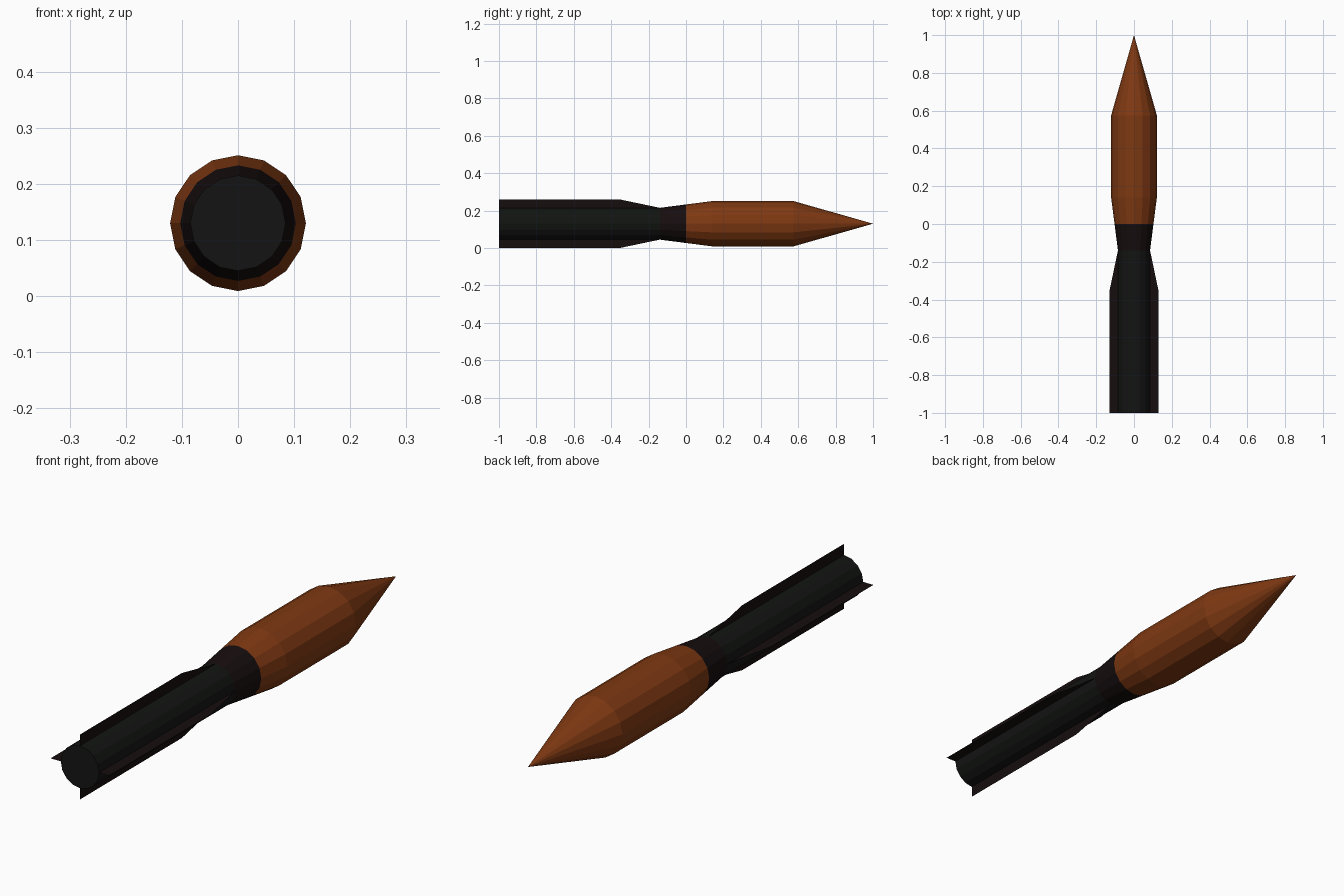
import bpy, bmesh, math

if "Cube" in bpy.data.objects:
    bpy.data.objects.remove(bpy.data.objects["Cube"])

SIDES = 16
AXIS_Z = 0.13


def material(name, rgb):
    m = bpy.data.materials.new(name)
    m.diffuse_color = (*rgb, 1)
    m.use_nodes = True
    m.node_tree.nodes["Principled BSDF"].inputs["Base Color"].default_value = m.diffuse_color
    return m


orange = material("burnt_orange", (0.21, 0.04, 0.006))
red_black = material("reddish_black", (0.008, 0.004, 0.0045))
green_black = material("greenish_black", (0.006, 0.007, 0.006))


def finish(name, bm, mat):
    bmesh.ops.recalc_face_normals(bm, faces=bm.faces)
    mesh = bpy.data.meshes.new(name)
    bm.to_mesh(mesh)
    bm.free()
    mesh.materials.append(mat)
    obj = bpy.data.objects.new(name, mesh)
    obj.location.z = AXIS_Z
    bpy.context.collection.objects.link(obj)
    return obj


def lathe(name, profile, mat):
    """Revolve (y, radius) points around the y axis; zero radius closes to a point."""
    bm = bmesh.new()
    verts = [bm.verts.new((r, y, 0)) for y, r in profile]
    edges = [bm.edges.new(pair) for pair in zip(verts, verts[1:])]
    bmesh.ops.spin(bm, geom=verts + edges, cent=(0, 0, 0), axis=(0, 1, 0),
                   angle=math.tau, steps=SIDES, use_duplicate=False)
    bmesh.ops.remove_doubles(bm, verts=bm.verts, dist=1e-5)
    return finish(name, bm, mat)


# Pointed warhead, flared collar and tail tube
lathe("nose_body", [(0, 0.103), (0.14, 0.121), (0.575, 0.121), (1, 0)], orange)
lathe("collar", [(-0.14, 0.085), (0, 0.103)], red_black)
lathe("tail_tube", [(-1, 0), (-1, 0.085), (-0.14, 0.085)], green_black)

# Four thin sheet fins around the tail
FIN = [(-1, 0.085), (-1, 0.13), (-0.355, 0.13), (-0.14, 0.085)]
bm = bmesh.new()
for i in range(4):
    a = i * math.pi / 2
    bm.faces.new([bm.verts.new((r * math.cos(a), y, r * math.sin(a))) for y, r in FIN])
finish("tail_fins", bm, red_black)
